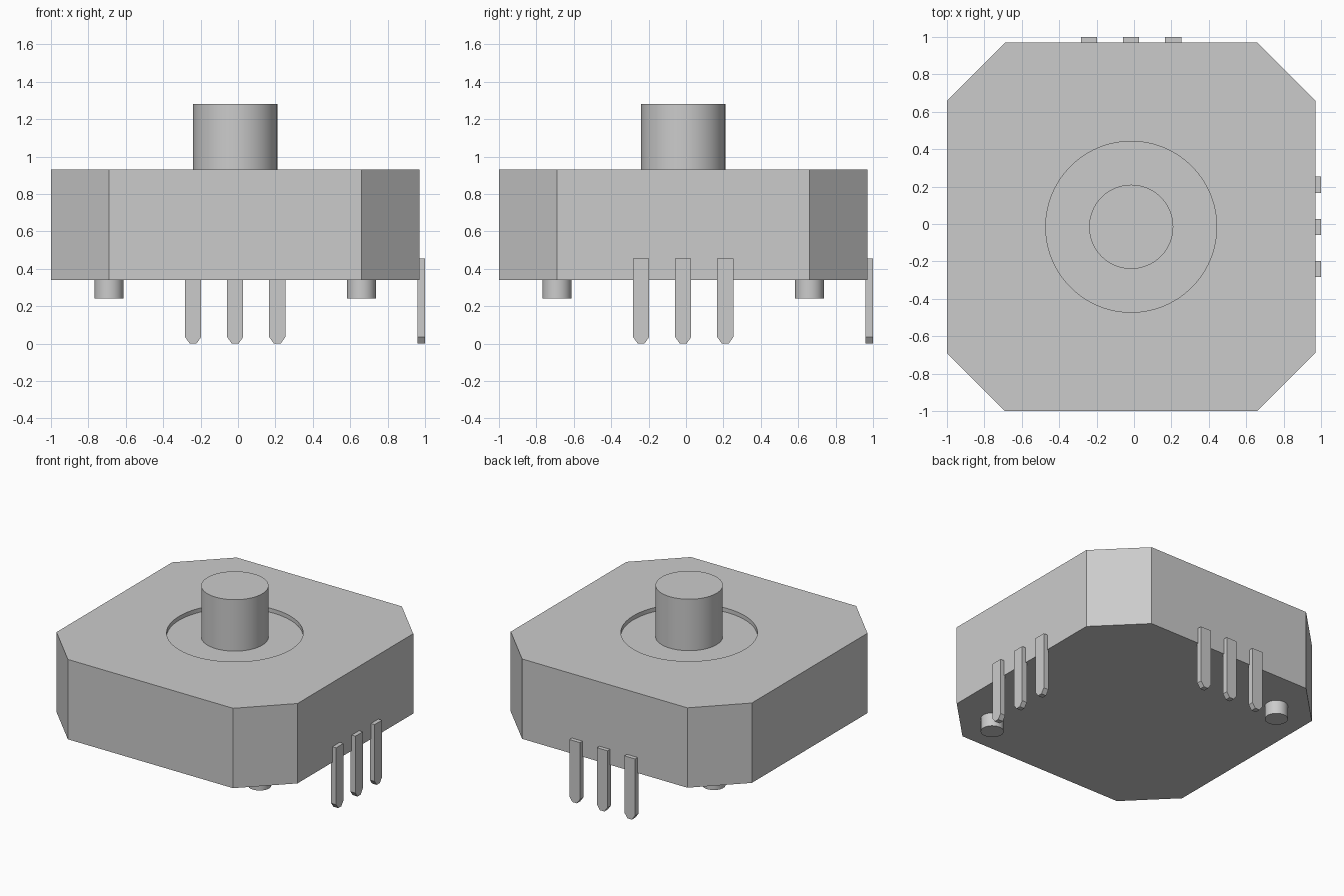
import bpy, bmesh, math
from mathutils import Matrix, Vector

if "Cube" in bpy.data.objects:
    bpy.data.objects.remove(bpy.data.objects["Cube"], do_unlink=True)

C = -0.015                      # body centre in x and y
HALF, CHAMFER = 0.985, 0.31     # body half width and corner cut
BOTTOM, TOP, FLOOR = 0.34, 0.93, 0.90

grey = bpy.data.materials.new("grey")
grey.use_nodes = True
grey.diffuse_color = (0.6, 0.6, 0.6, 1)
grey.node_tree.nodes["Principled BSDF"].inputs["Base Color"].default_value = (0.6, 0.6, 0.6, 1)


def prism(name, points, direction, matrix=Matrix()):
    """Extrude a flat outline along a direction."""
    bm = bmesh.new()
    face = bm.faces.new([bm.verts.new(p) for p in points])
    moved = bmesh.ops.extrude_face_region(bm, geom=[face])["geom"]
    verts = [v for v in moved if isinstance(v, bmesh.types.BMVert)]
    bmesh.ops.translate(bm, verts=verts, vec=direction)
    bmesh.ops.transform(bm, matrix=matrix, verts=bm.verts)
    bmesh.ops.recalc_face_normals(bm, faces=bm.faces)
    mesh = bpy.data.meshes.new(name)
    bm.to_mesh(mesh)
    bm.free()
    mesh.materials.append(grey)
    obj = bpy.data.objects.new(name, mesh)
    bpy.context.collection.objects.link(obj)
    return obj


def smooth(obj):
    bpy.ops.object.select_all(action="DESELECT")
    obj.select_set(True)
    bpy.context.view_layer.objects.active = obj
    bpy.ops.object.shade_smooth_by_angle(angle=math.radians(30))


def cylinder(name, x, y, radius, z0, z1, sides=64):
    ring = [(x + radius * math.cos(a), y + radius * math.sin(a), z0)
            for a in (2 * math.pi * i / sides for i in range(sides))]
    obj = prism(name, ring, (0, 0, z1 - z0))
    smooth(obj)
    return obj


# Body: square block with cut corners
k = HALF - CHAMFER
outline = [(k, -HALF), (HALF, -k), (HALF, k), (k, HALF),
           (-k, HALF), (-HALF, k), (-HALF, -k), (-k, -HALF)]
body = prism("body", [(x + C, y + C, BOTTOM) for x, y in outline], (0, 0, TOP - BOTTOM))

# Shallow round recess in the top
cutter = cylinder("recess_cutter", C, C, 0.457, FLOOR, TOP + 0.1, 96)
cut = body.modifiers.new("recess", "BOOLEAN")
cut.operation, cut.solver, cut.object = "DIFFERENCE", "EXACT", cutter
bpy.ops.object.select_all(action="DESELECT")
bpy.context.view_layer.objects.active = body
body.select_set(True)
bpy.ops.object.modifier_apply(modifier=cut.name)
bpy.data.objects.remove(cutter, do_unlink=True)
smooth(body)

# Push button standing in the recess
cylinder("button", C, C, 0.225, FLOOR, 1.28)

# Two locating pegs on opposite corners
for name, x, y in (("peg_front", 0.66, -0.69), ("peg_back", -0.69, 0.66)):
    cylinder(name, x, y, 0.077, 0.24, BOTTOM, 48)

# Flat pins with tapered tips, three on the +x side and three on the +y side
pin = [(-0.043, 0.455), (-0.043, 0.035), (-0.018, 0), (0.018, 0), (0.043, 0.035), (0.043, 0.455)]
swap_xy = Matrix(((0, 1, 0, 0), (1, 0, 0, 0), (0, 0, 1, 0), (0, 0, 0, 1)))
for side, matrix in (("side", Matrix()), ("back", swap_xy)):
    for i in range(3):
        centre = C + (i - 1) * 0.225
        prism(f"pin_{side}_{i + 1}", [(0.96, centre + y, z) for y, z in pin], (0.04, 0, 0), matrix)
